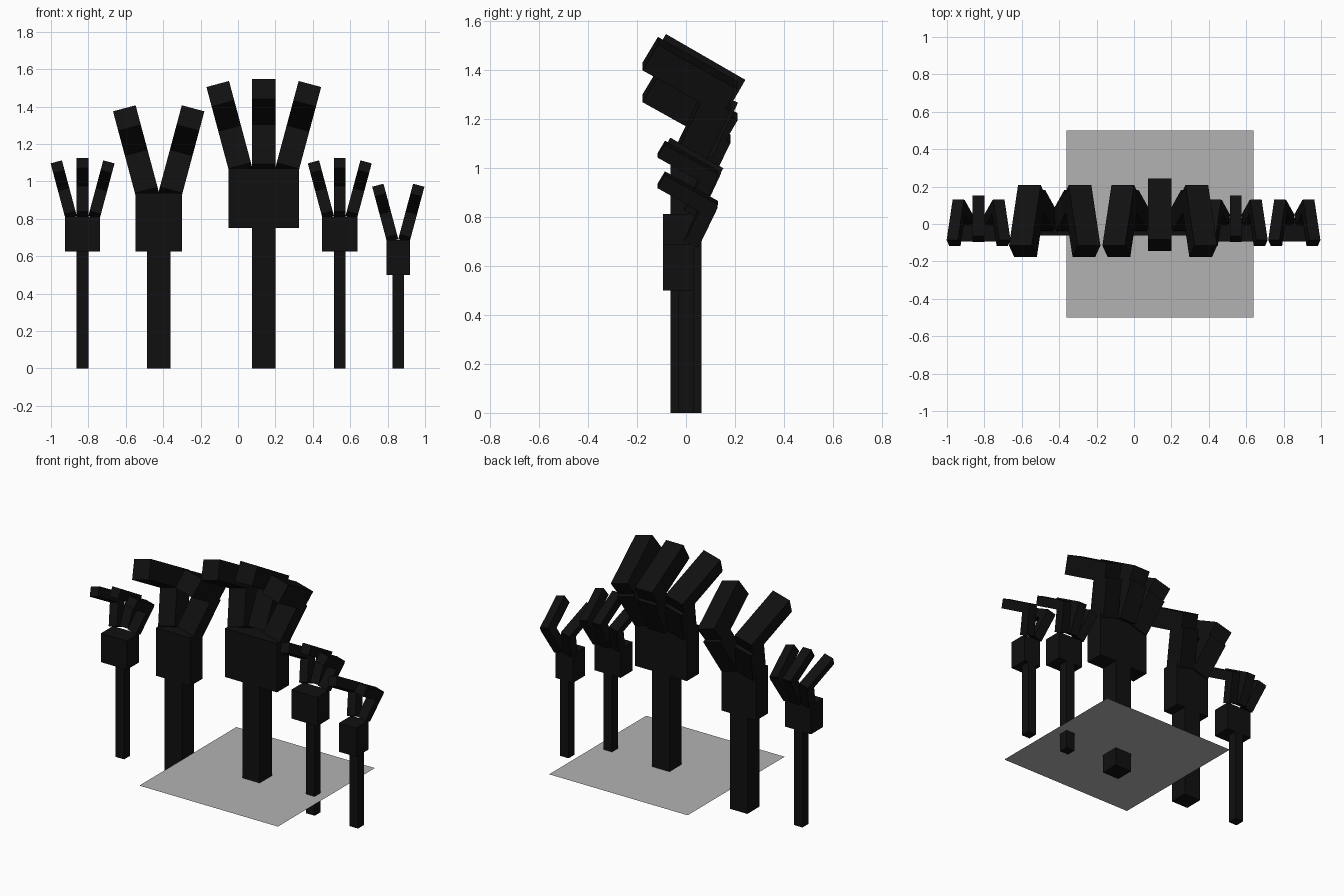
import bpy
from mathutils import Matrix, Vector
from math import radians, sin, cos

if "Cube" in bpy.data.objects:
    bpy.data.objects.remove(bpy.data.objects["Cube"])


def material(name, value):
    m = bpy.data.materials.new(name)
    m.diffuse_color = (value, value, value, 1)
    m.use_nodes = True
    m.node_tree.nodes["Principled BSDF"].inputs["Base Color"].default_value = m.diffuse_color
    return m


BLACK = material("matte black", 0.005)
GREY = material("ground grey", 0.45)


def box(name, size, matrix):
    """Box of the given size, placed by a matrix."""
    bpy.ops.mesh.primitive_cube_add(size=1)
    ob = bpy.context.object
    ob.name = name
    ob.data.transform(matrix @ Matrix.Diagonal((*size, 1)))
    ob.data.materials.append(BLACK)
    return ob


def finger(name, base, side, t, lower_len, upper_len, root, tip):
    """Two-part bent finger; root and tip are (y, z) points above the palm."""
    frame = Matrix.Translation(base) @ Matrix.Rotation(radians(15 * side), 4, 'Y')
    # lower joint leans back from its root
    a = radians(25)
    mid = Vector((0, root[0] + sin(a) * lower_len / 2, root[1] + cos(a) * lower_len / 2))
    box(name + "_lower", (t, t, lower_len),
        frame @ Matrix.Translation(mid) @ Matrix.Rotation(-a, 4, 'X'))
    # upper joint curls forward, hanging from its top front corner
    b = radians(60)
    mid = Vector((0, tip[0] + sin(b) * upper_len / 2 - cos(b) * t / 2,
                  tip[1] - cos(b) * upper_len / 2 - sin(b) * t / 2))
    box(name + "_upper", (t, t, upper_len),
        frame @ Matrix.Translation(mid) @ Matrix.Rotation(b, 4, 'X'))


def arm(name, x, trunk, palm_w, palm_y, z0, z1, spread, middle, big):
    """Square arm, block palm and a fan of fingers."""
    box(name + "_arm", (trunk, trunk, z0), Matrix.Translation((x, 0, z0 / 2)))
    box(name + "_palm", (palm_w, 0.125, z1 - z0),
        Matrix.Translation((x, palm_y, (z0 + z1) / 2)))
    if big:
        dims, outer, centre = (0.125, 0.25, 0.375), ((0.02, -0.01), (-0.115, 0.469)), ((0.05, 0), (-0.082, 0.481))
    else:
        dims, outer, centre = (0.0625, 0.1875, 0.25), ((0.022, 0.008), (-0.086, 0.302)), ((0.037, 0.012), (-0.064, 0.3125))
    for side, label in ((-1, "left"), (1, "right")):
        finger(f"{name}_{label}_finger", (x + side * spread, 0, z1), side, *dims, *outer)
    if middle:
        finger(name + "_middle_finger", (x, 0, z1), 0, *dims, *centre)


# Row of raised arms: name, x, arm width, palm width, palm y, palm bottom, palm top, spread, middle, big
arm("outer_left", -0.831, 0.0625, 0.1875, -0.031, 0.625, 0.8125, 0.0625, True, False)
arm("inner_left", -0.424, 0.125, 0.25, 0, 0.625, 0.9375, 0.0625, False, True)
arm("centre", 0.138, 0.125, 0.375, 0, 0.75, 1.0675, 0.125, True, True)
arm("inner_right", 0.544, 0.0625, 0.1875, -0.031, 0.625, 0.8125, 0.0625, True, False)
arm("outer_right", 0.857, 0.0625, 0.125, -0.031, 0.5, 0.6875, 0.03125, False, False)

# Flat ground sheet crossing the arms
bpy.ops.mesh.primitive_plane_add(size=1, location=(0.138, 0, 0.125))
sheet = bpy.context.object
sheet.name = "ground_sheet"
sheet.data.materials.append(GREY)
